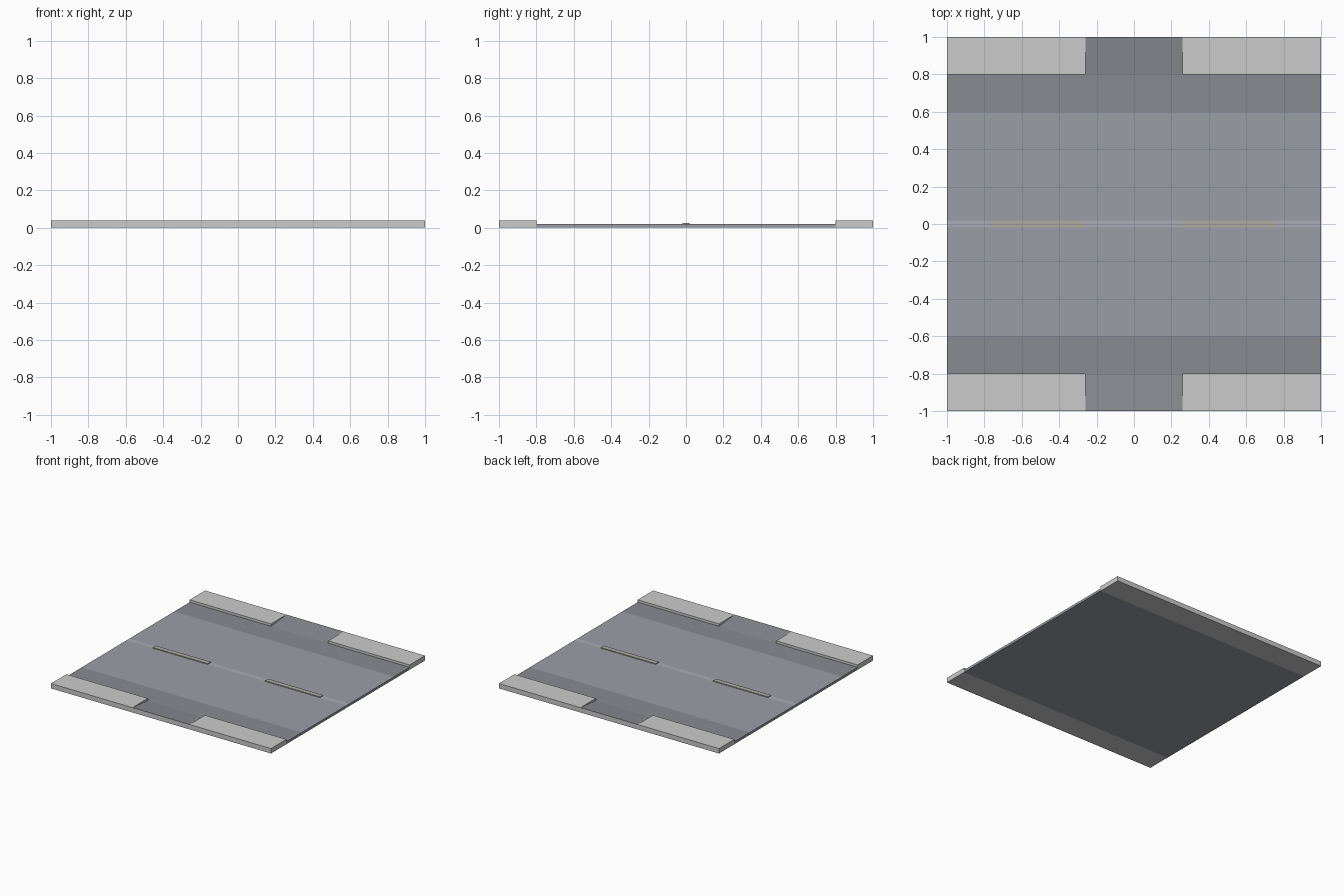
import bpy
import bmesh

if "Cube" in bpy.data.objects:
    bpy.data.objects.remove(bpy.data.objects["Cube"])


def material(name, rgb):
    m = bpy.data.materials.new(name)
    m.diffuse_color = (*rgb, 1)
    m.use_nodes = True
    m.node_tree.nodes["Principled BSDF"].inputs["Base Color"].default_value = m.diffuse_color
    return m


asphalt = material("asphalt", (0.33, 0.34, 0.39))
gutter = material("gutter", (0.25, 0.26, 0.29))
line_paint = material("line_paint", (0.40, 0.41, 0.47))
dash_paint = material("dash_paint", (0.42, 0.41, 0.35))
paving = material("paving", (0.56, 0.55, 0.58))

ROAD, CURB = 0.02, 0.04   # surface heights
GAP = 0.26                # half width of the driveway


def extrude_x(name, profile, x0, x1, mats, face_mats=None):
    """Extrude a (y, z) profile from x0 to x1, one material index per edge."""
    bm = bmesh.new()
    a = [bm.verts.new((x0, y, z)) for y, z in profile]
    b = [bm.verts.new((x1, y, z)) for y, z in profile]
    n = len(profile)
    for i in range(n):
        j = (i + 1) % n
        f = bm.faces.new((a[i], a[j], b[j], b[i]))
        f.material_index = face_mats[i] if face_mats else 0
    bm.faces.new(a)
    bm.faces.new(b)
    bmesh.ops.recalc_face_normals(bm, faces=bm.faces)
    me = bpy.data.meshes.new(name)
    bm.to_mesh(me)
    bm.free()
    for m in mats:
        me.materials.append(m)
    ob = bpy.data.objects.new(name, me)
    bpy.context.collection.objects.link(ob)
    return ob


# Roadway: dark gutters, asphalt lanes and a flush centre line
cuts = [-0.8, -0.6, -0.02, 0.02, 0.6, 0.8]
extrude_x("roadway", [(y, ROAD) for y in cuts] + [(0.8, 0), (-0.8, 0)],
          -1, 1, [asphalt, gutter, line_paint], [1, 0, 2, 0, 1, 0, 0, 0])

# Raised centre dashes
for side, x0, x1 in (("left", -0.76, -0.26), ("right", 0.26, 0.76)):
    extrude_x("centre_dash_" + side,
              [(-0.02, ROAD), (0.02, ROAD), (0.02, 0.026), (-0.02, 0.026)],
              x0, x1, [dash_paint])

# Sidewalks with a sloping driveway between them, front and back
for end, s in (("front", -1), ("back", 1)):
    walk = [(s * 0.8, 0), (s, 0), (s, CURB), (s * 0.8, CURB)]
    ramp = [(s * 0.8, 0), (s, 0), (s, CURB), (s * 0.8, ROAD)]
    extrude_x(f"sidewalk_{end}_left", walk, -1, -GAP, [paving])
    extrude_x(f"sidewalk_{end}_right", walk, GAP, 1, [paving])
    extrude_x(f"driveway_ramp_{end}", ramp, -GAP, GAP,
              [paving, gutter], [0, 0, 1, 0])
